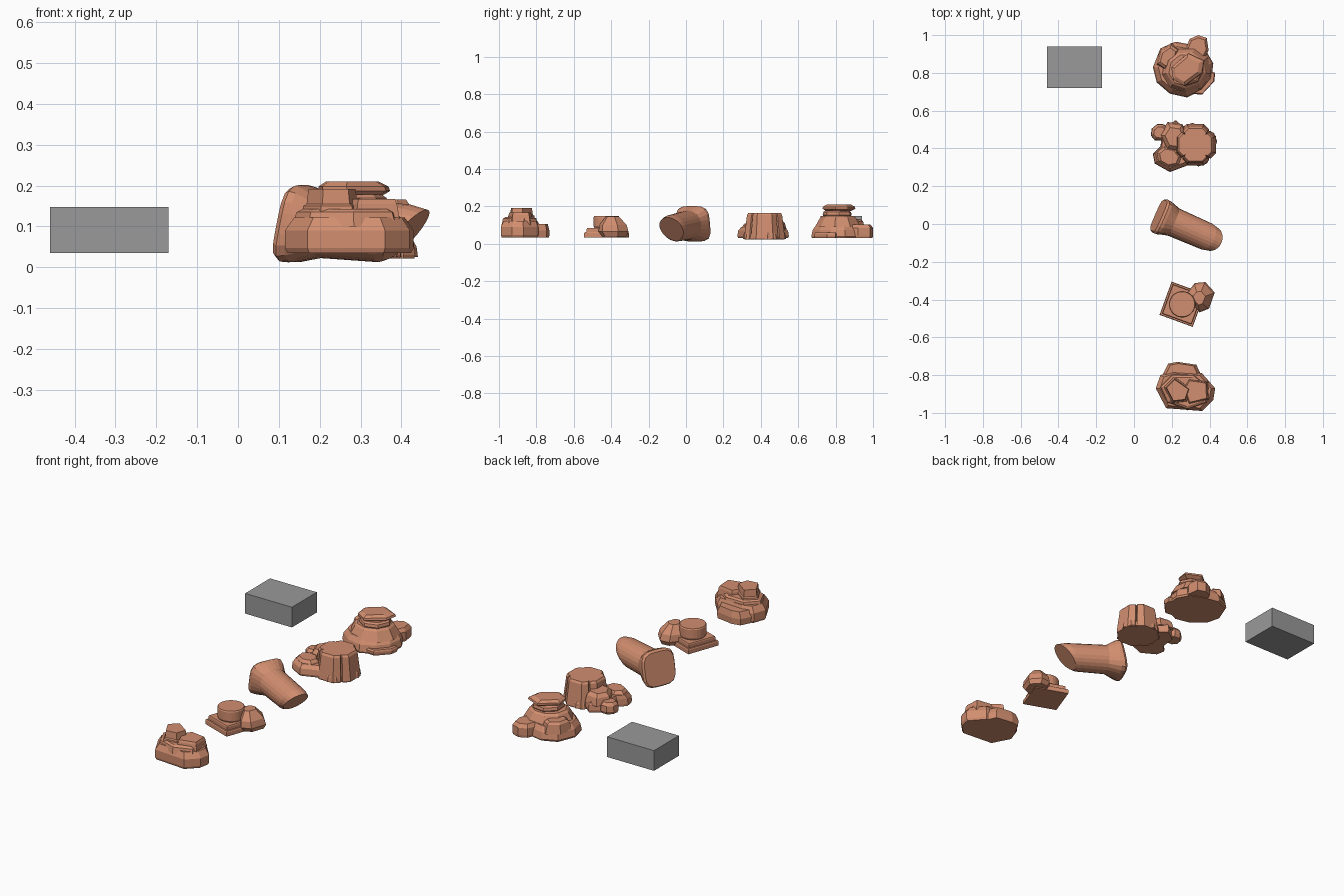
import bpy, bmesh, math
from mathutils import Vector, Matrix

if "Cube" in bpy.data.objects:
    bpy.data.objects.remove(bpy.data.objects["Cube"], do_unlink=True)


def material(name, rgb):
    mat = bpy.data.materials.new(name)
    mat.use_nodes = True
    mat.diffuse_color = (*rgb, 1)
    mat.node_tree.nodes["Principled BSDF"].inputs["Base Color"].default_value = (*rgb, 1)
    return mat


CLAY = material("clay stone", (0.64, 0.27, 0.16))
GREY = material("plain grey", (0.32, 0.32, 0.32))


def loft(name, rings, mat=CLAY):
    """Skin a stack of rings with equal point counts and cap both ends."""
    bm = bmesh.new()
    loops = [[bm.verts.new(p) for p in ring] for ring in rings]
    for low, high in zip(loops, loops[1:]):
        for i in range(len(low)):
            j = (i + 1) % len(low)
            bm.faces.new((low[i], low[j], high[j], high[i]))
    bm.faces.new(loops[0][::-1])
    bm.faces.new(loops[-1])
    bmesh.ops.recalc_face_normals(bm, faces=bm.faces)
    mesh = bpy.data.meshes.new(name)
    bm.to_mesh(mesh)
    bm.free()
    mesh.materials.append(mat)
    obj = bpy.data.objects.new(name, mesh)
    bpy.context.scene.collection.objects.link(obj)
    return obj


def stone(name, outline, levels, lean=(0, 0), mat=CLAY):
    """Stack scaled copies of an outline; levels are (height, scale)."""
    points = [Vector(p) for p in outline]
    middle = sum(points, Vector((0, 0))) / len(points)
    base = levels[0][0]
    rings = []
    for z, scale in levels:
        centre = middle + Vector(lean) * (z - base)
        rings.append([(*(centre + (p - middle) * scale), z) for p in points])
    return loft(name, rings, mat)


def polygon(x, y, rx, ry, sides, turn=0):
    """Ellipse-like outline turned by an angle in degrees."""
    spin = Matrix.Rotation(math.radians(turn), 2)
    out = []
    for i in range(sides):
        a = math.tau * (i + 0.5) / sides
        out.append(Vector((x, y)) + spin @ Vector((rx * math.cos(a), ry * math.sin(a))))
    return out


def square(x, y, size, turn):
    half = size / math.sqrt(2)
    return polygon(x, y, half, half, 4, turn)


# Plain block
stone("grey_block", [(-.46, .72), (-.17, .72), (-.17, .94), (-.46, .94)],
      [(.035, 1), (.148, 1)], mat=GREY)

# Front rubble pile: broad base, back slab and two stacked blocks
stone("front_pile_base",
      [(.115, -.87), (.14, -.80), (.20, -.78), (.36, -.79), (.43, -.87),
       (.42, -.93), (.36, -.99), (.17, -.975)],
      [(.035, .96), (.047, 1), (.09, 1), (.122, .86)])
stone("front_pile_back_slab",
      [(.15, -.80), (.18, -.74), (.23, -.73), (.33, -.745), (.355, -.80), (.25, -.86)],
      [(.035, .97), (.07, 1), (.105, .82)])
stone("front_pile_collar", polygon(.27, -.885, .14, .10, 7, -10),
      [(.10, 1), (.135, .92), (.143, .8)])
stone("front_pile_tower",
      [(.15, -.86), (.21, -.80), (.31, -.87), (.285, -.945), (.20, -.955)],
      [(.10, 1), (.15, .88), (.155, .78), (.192, .72)])
stone("front_pile_block",
      [(.26, -.87), (.29, -.82), (.39, -.835), (.395, -.93), (.29, -.955)],
      [(.10, 1.05), (.155, .92), (.167, .84)])

# Pedestal with steps, a drum and a loose rock
for label, size, low, high in (("lower", .187, .035, .062), ("upper", .165, .062, .085)):
    stone("pedestal_" + label + "_step", square(.255, -.425, size, -20),
          [(low, 1), (high - .005, 1), (high, .97)])
stone("pedestal_drum", polygon(.255, -.425, .07, .07, 24),
      [(.085, .93), (.095, 1), (.142, 1), (.148, .95)])
stone("pedestal_rock",
      [(.285, -.36), (.325, -.31), (.38, -.305), (.43, -.36), (.40, -.445), (.35, -.465), (.31, -.42)],
      [(.04, .8), (.065, 1), (.10, .92), (.145, .45)], lean=(-.1, -.1))

# Fallen column: flared squarish capital, round shaft, slanted broken end
start, end = Vector((.13, .045, .108)), Vector((.412, -.078, .08))
axis = (end - start).normalized()
side = axis.cross(Vector((0, 0, 1))).normalized()
up = side.cross(axis)
SIDES = 24


def column_ring(t, radius, power, slant):
    ring = []
    for i in range(SIDES):
        a = math.tau * i / SIDES
        c, s = math.cos(a), math.sin(a)
        r = radius / (abs(c) ** power + abs(s) ** power) ** (1 / power)
        along = axis * slant * r * s
        ring.append(start.lerp(end, t) + side * r * c + up * r * s + along)
    return ring


loft("fallen_column", [column_ring(*r) for r in (
    (0, .088, 4, .12), (.04, .096, 4, .12), (.10, .094, 3.5, .1),
    (.28, .078, 2, 0), (.9, .074, 2, .5), (1, .066, 2, .75))])

# Broken tower stump: octagon with cracks in alternate sides
stump = []
for i in range(8):
    a = math.tau * (i + .5) / 8
    corner = [(a, .118)]
    if i % 2 == 0:
        gap = math.tau / 16
        corner += [(a + gap - .05, .109), (a + gap, .094), (a + gap + .05, .109)]
    stump += [(.325 + r * math.cos(b), .42 + r * math.sin(b)) for b, r in corner]
stone("stump_body", stump, [(.022, .98), (.03, 1), (.155, .86), (.166, .79)])
for turn in (20, 110, 200, 290):
    b = math.radians(turn)
    stone("stump_foot_chip",
          polygon(.325 + .088 * math.cos(b), .42 + .088 * math.sin(b), .03, .05, 6, turn),
          [(.025, 1), (.05, .9), (.075, .5)])

# Rubble beside the stump
stone("stump_rubble_base",
      [(.10, .37), (.14, .41), (.15, .50), (.22, .55), (.29, .49), (.31, .32), (.19, .275), (.11, .32)],
      [(.03, .97), (.042, 1), (.07, .97), (.09, .84)])
stone("stump_rubble_top", polygon(.215, .46, .07, .08, 6, 25),
      [(.07, 1.1), (.11, .95), (.128, .7)])
stone("stump_rubble_front", polygon(.185, .355, .07, .055, 7, -20),
      [(.07, 1.1), (.095, .95), (.108, .75)])
stone("stump_rubble_pebble", polygon(.135, .485, .05, .045, 8, 40),
      [(.035, .85), (.05, 1), (.08, .95), (.096, .65)])

# Rear mound: wide skirt, cone and balanced cap stones
stone("mound_base",
      [(.10, .83), (.14, .93), (.22, .965), (.30, .95), (.38, .92), (.42, .85),
       (.41, .77), (.36, .71), (.28, .67), (.19, .69), (.12, .75)],
      [(.03, .97), (.04, 1), (.075, .95), (.102, .82)])
stone("mound_cone", polygon(.275, .815, .135, .125, 9, 10),
      [(.09, 1), (.14, .78), (.15, .68)])
stone("mound_neck", polygon(.285, .81, .08, .075, 7, 30),
      [(.14, .95), (.155, 1.05), (.17, 1), (.178, .85)])
stone("mound_cap",
      [(.20, .83), (.29, .905), (.375, .865), (.365, .80), (.27, .73), (.21, .765)],
      [(.175, .75), (.187, 1), (.198, .98), (.21, .74)], lean=(-.2, 0))
stone("mound_side_rock",
      [(.27, .92), (.295, .98), (.34, 1.0), (.385, .985), (.395, .92), (.37, .87), (.29, .87)],
      [(.032, .96), (.045, 1), (.085, 1), (.104, .78)])
stone("mound_left_rock", polygon(.18, .885, .075, .05, 6, 55),
      [(.07, 1.1), (.12, .92), (.132, .7)])
stone("mound_flat_chip",
      [(.29, .69), (.36, .685), (.425, .755), (.43, .80), (.37, .82)],
      [(.03, .92), (.042, 1), (.052, 1), (.06, .9)])
